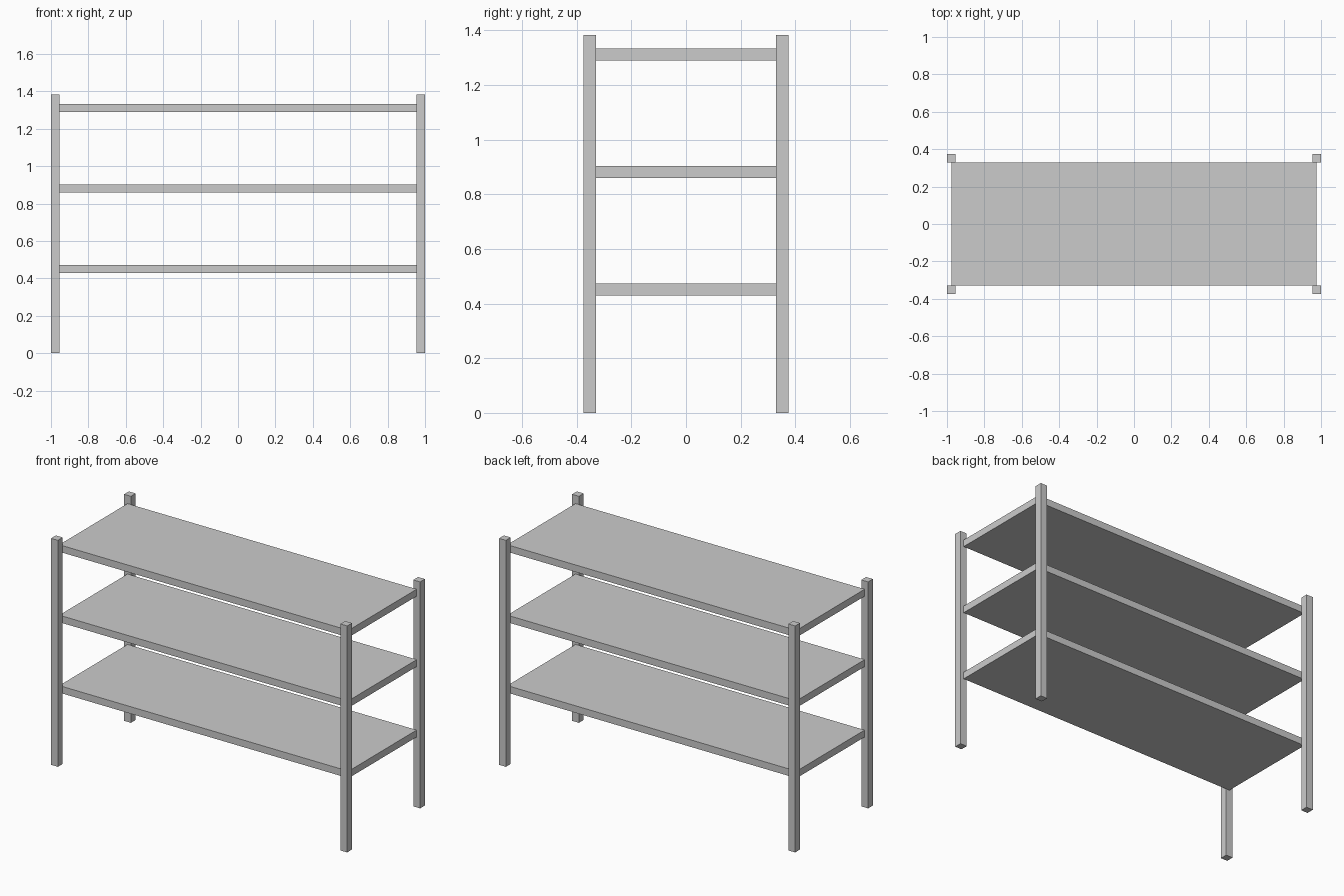
import bpy

if "Cube" in bpy.data.objects:
    bpy.data.objects.remove(bpy.data.objects["Cube"])


def box(name, size, center):
    bpy.ops.mesh.primitive_cube_add(size=1, location=center)
    obj = bpy.context.object
    obj.name = name
    obj.scale = size
    bpy.ops.object.transform_apply(location=False, rotation=False, scale=True)
    return obj


POST = 0.046
HEIGHT = 1.383
HALF_X, HALF_Y = 1.0, 0.375
post_x = HALF_X - POST / 2
post_y = HALF_Y - POST / 2

# Corner posts
for side, sx in (("left", -1), ("right", 1)):
    for end, sy in (("front", -1), ("back", 1)):
        box(f"{end}_{side}_post", (POST, POST, HEIGHT),
            (sx * post_x, sy * post_y, HEIGHT / 2))

# Shelves sit between front and back posts and end at the post centres
for name, z in (("lower", 0.451), ("middle", 0.881), ("upper", 1.311)):
    box(f"{name}_shelf", (2 * post_x, 2 * (HALF_Y - POST), 0.043), (0, 0, z))
